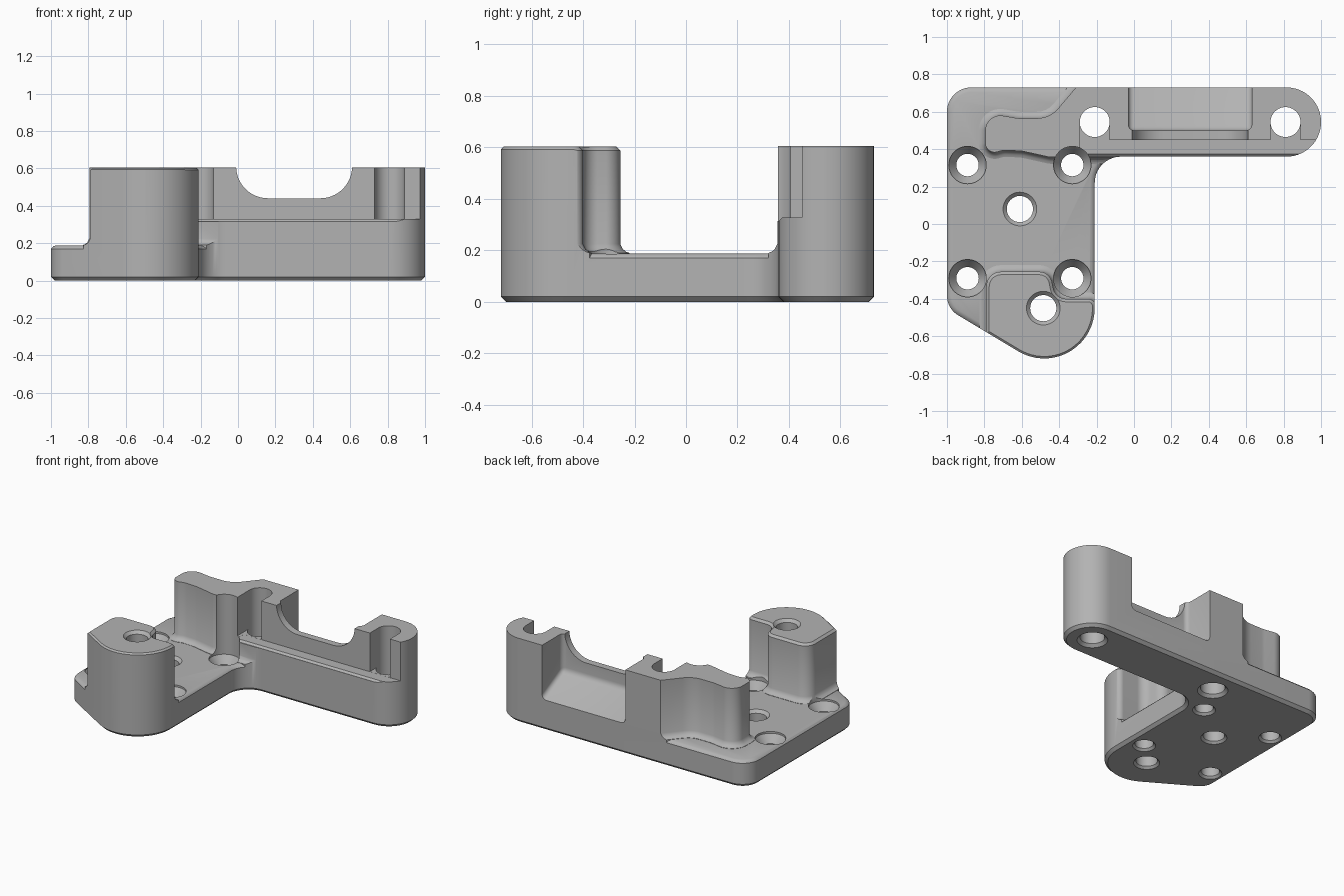
import bpy, bmesh, math
from mathutils import Vector

if "Cube" in bpy.data.objects:
    bpy.data.objects.remove(bpy.data.objects["Cube"])


def rounded(corners):
    """Polygon from (x, y, radius) corners, each filleted by an arc."""
    pts, n = [], len(corners)
    for i, (x, y, r) in enumerate(corners):
        p = Vector((x, y))
        a = (Vector(corners[i - 1][:2]) - p).normalized()
        b = (Vector(corners[(i + 1) % n][:2]) - p).normalized()
        if r == 0:
            pts.append(p)
            continue
        half = a.angle(b) / 2
        centre = p + (a + b).normalized() * (r / math.sin(half))
        start = p + a * (r / math.tan(half)) - centre
        end = p + b * (r / math.tan(half)) - centre
        sweep = math.atan2(start.x * end.y - start.y * end.x, start.dot(end))
        steps = max(3, round(abs(sweep) / math.radians(7)))
        for k in range(steps + 1):
            t = sweep * k / steps
            c, s = math.cos(t), math.sin(t)
            pts.append(centre + Vector((start.x * c - start.y * s, start.x * s + start.y * c)))
    return pts


def offset(pts, d):
    """Push a polygon outwards by d."""
    n = len(pts)
    area = sum(pts[i - 1].x * pts[i].y - pts[i].x * pts[i - 1].y for i in range(n))
    sign = 1 if area > 0 else -1
    out = []
    for i in range(n):
        e1 = (pts[i] - pts[i - 1]).normalized()
        e2 = (pts[(i + 1) % n] - pts[i]).normalized()
        n1, n2 = Vector((e1.y, -e1.x)) * sign, Vector((e2.y, -e2.x)) * sign
        out.append(pts[i] + (n1 + n2) * d / (1 + n1.dot(n2)))
    return out


def loft(name, rings):
    """Closed solid through rings of 3D points."""
    bm = bmesh.new()
    loops = [[bm.verts.new(p) for p in ring] for ring in rings]
    n = len(loops[0])
    for lo, hi in zip(loops, loops[1:]):
        for i in range(n):
            bm.faces.new((lo[i - 1], lo[i], hi[i], hi[i - 1]))
    bm.faces.new(loops[0])
    bm.faces.new(loops[-1])
    bmesh.ops.recalc_face_normals(bm, faces=bm.faces)
    mesh = bpy.data.meshes.new(name)
    bm.to_mesh(mesh)
    bm.free()
    obj = bpy.data.objects.new(name, mesh)
    bpy.context.collection.objects.link(obj)
    return obj


def layers(name, pts, levels):
    """Stack of offset outlines, levels = (z, offset)."""
    return loft(name, [[(p.x, p.y, z) for p in offset(pts, d)] for z, d in levels])


def prism_x(name, profile, x0, x1):
    return loft(name, [[(x, y, z) for y, z in profile] for x in (x0, x1)])


def prism_y(name, profile, y0, y1):
    return loft(name, [[(p.x, y, p.y) for p in profile] for y in (y0, y1)])


def turned(name, x, y, profile, n=48):
    return loft(name, [[(x + r * math.cos(math.tau * k / n), y + r * math.sin(math.tau * k / n), z)
                        for k in range(n)] for r, z in profile])


def combine(target, tool, operation):
    mod = target.modifiers.new(operation, 'BOOLEAN')
    mod.operation, mod.solver, mod.object = operation, 'EXACT', tool
    bpy.context.view_layer.objects.active = target
    bpy.ops.object.modifier_apply(modifier=mod.name)
    bpy.data.objects.remove(tool)


TOP = 0.605
FLARE = [(0.1, 0.035), (0.19, 0.035), (0.195, 0.022), (0.205, 0.01), (0.225, 0)]

# Full height body from the L-shaped footprint, chamfered underneath
foot = rounded([(-1, .73, .13), (1, .73, .184), (1, .36, .184), (-.21, .36, .14),
                (-.21, -.926, .27), (-1, -.452, .12)])
body = layers("mounting_bracket", foot, [(0, -.02), (.02, 0), (TOP, 0)])

# Volume to keep: low plate with rounded rim, front boss, wavy rear post, arm
keep = layers("plate_volume", foot, [(-.1, .005), (.163, .005), (.173, -.002), (.182, -.011), (.188, -.025)])
boss = rounded([(-.79, -.255, .08), (-.45, -.255, .07), (-.42, -.40, .07), (-.206, -.40, .04),
                (-.206, -.934, .274), (-.79, -.584, 0)])
combine(keep, layers("boss_volume", boss, FLARE + [(.588, 0), (.603, -.016)]), 'UNION')
post = rounded([(-.795, .595, .08), (-.62, .565, .15), (-.45, .565, .15), (-.285, .76, 0), (-.2, .76, 0),
                (-.22, .357, 0), (-.45, .357, .05), (-.6, .39, .15), (-.70, .395, .1), (-.795, .365, .05)])
combine(keep, layers("post_volume", post, FLARE + [(.7, 0)]), 'UNION')
arm = rounded([(-.27, .8, 0), (1.1, .8, 0), (1.1, .355, 0), (-.27, .355, 0)])
combine(keep, layers("arm_volume", arm, FLARE + [(.71, 0)]), 'UNION')
combine(body, keep, 'INTERSECT')

# Chamfered ledge along the front of the arm
combine(body, prism_x("ledge_cutter", [(.3, .315), (.361, .315), (.375, .328), (.45, .328), (.45, 1), (.3, 1)],
                      -.27, 1.1), 'DIFFERENCE')

# Rounded saddle notch, then sloped pocket behind it
saddle = rounded([(-.01, .8, 0), (.61, .8, 0), (.61, .44, .17), (-.01, .44, .17)])
combine(body, prism_y("saddle_cutter", saddle, .4, .9), 'DIFFERENCE')
pocket = prism_x("pocket_cutter", [(.5, .335), (.85, .157), (.85, 1), (.5, 1)], -.03, .63)
bm = bmesh.new()
bm.from_mesh(pocket.data)
bmesh.ops.bevel(bm, geom=bm.edges[:], offset=.03, segments=4, profile=.5, affect='EDGES')
bm.to_mesh(pocket.data)
bm.free()
combine(body, pocket, 'DIFFERENCE')

# Rod bores in the arm, open to the front above the ledge
for x in (-.21, .81):
    combine(body, turned("bore_cutter", x, .545, [(.105, -.005), (.08, .02), (.08, 1)]), 'DIFFERENCE')
    combine(body, prism_x("slot_cutter", [(.3, .3285), (.545, .3285), (.545, 1), (.3, 1)],
                          x - .0798, x + .0798), 'DIFFERENCE')

# Countersunk screw holes with head clearance above
for x in (-.89, -.33):
    for y in (.315, -.29):
        combine(body, turned("screw_cutter", x, y, [(.08, -.005), (.06, .015), (.06, .12), (.1, .175), (.1, 1)]),
                'DIFFERENCE')

# Plain chamfered holes in the plate and the boss
for x, y, top in ((-.61, .08, .188), (-.485, -.45, .603)):
    combine(body, turned("hole_cutter", x, y, [(.09, -.005), (.07, .015), (.07, top - .02), (.1, top + .01)]),
            'DIFFERENCE')

# Single grey finish, smooth with crisp edges
grey = bpy.data.materials.new("machined grey")
grey.diffuse_color = (.45, .45, .45, 1)
grey.use_nodes = True
grey.node_tree.nodes["Principled BSDF"].inputs["Base Color"].default_value = grey.diffuse_color
body.data.materials.clear()
body.data.materials.append(grey)
for face in body.data.polygons:
    face.material_index = 0
bpy.ops.object.select_all(action='DESELECT')
body.select_set(True)
bpy.context.view_layer.objects.active = body
bpy.ops.object.shade_smooth_by_angle(angle=math.radians(32))
